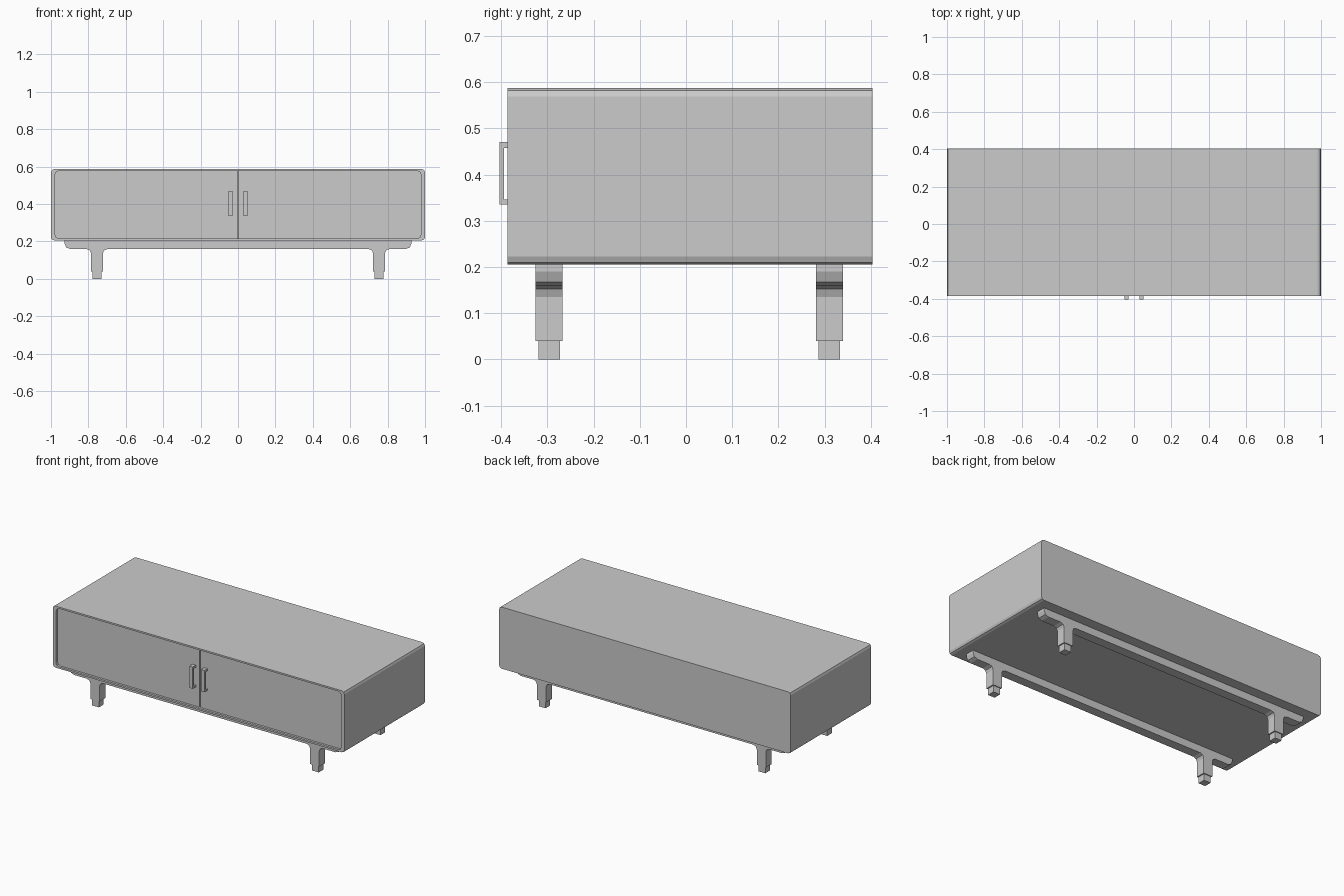
import bpy, bmesh
from math import sin, cos, pi

if "Cube" in bpy.data.objects:
    bpy.data.objects.remove(bpy.data.objects["Cube"])


def finish(name, bm):
    bmesh.ops.recalc_face_normals(bm, faces=bm.faces)
    mesh = bpy.data.meshes.new(name)
    bm.to_mesh(mesh)
    bm.free()
    obj = bpy.data.objects.new(name, mesh)
    bpy.context.collection.objects.link(obj)
    return obj


def arc(cx, cz, r, a0, a1, n=2):
    """Arc points in the xz plane, angles in degrees."""
    angles = [(a0 + (a1 - a0) * i / n) * pi / 180 for i in range(n + 1)]
    return [(cx + r * cos(a), cz + r * sin(a)) for a in angles]


def rounded_rect(x0, x1, z0, z1, r):
    return (arc(x1 - r, z1 - r, r, 0, 90) + arc(x0 + r, z1 - r, r, 90, 180)
            + arc(x0 + r, z0 + r, r, 180, 270) + arc(x1 - r, z0 + r, r, 270, 360))


def loft(name, rings):
    """Skin equal-length xz rings given as (points, y), capping both ends."""
    bm = bmesh.new()
    loops = [[bm.verts.new((x, y, z)) for x, z in pts] for pts, y in rings]
    for a, b in zip(loops, loops[1:]):
        for i in range(len(a)):
            j = (i + 1) % len(a)
            bm.faces.new((a[i], a[j], b[j], b[i]))
    bm.faces.new(loops[0])
    bm.faces.new(loops[-1])
    return finish(name, bm)


def box(name, x, y, z):
    pts = [(x[0], z[0]), (x[1], z[0]), (x[1], z[1]), (x[0], z[1])]
    return loft(name, [(pts, y[0]), (pts, y[1])])


FRONT, BACK = -0.386, 0.403
DOOR_Y = FRONT + 0.014

# Cabinet shell with a shallow front pocket
outer = rounded_rect(-1, 1, 0.205, 0.587, 0.018)
inner = rounded_rect(-0.978, 0.978, 0.216, 0.577, 0.02)
loft("cabinet_body", [(outer, BACK), (outer, FRONT), (inner, FRONT), (inner, DOOR_Y + 0.02)])

for side, s in (("left", -1), ("right", 1)):
    # Door, rounded on its outer corners
    door = ([(0.002, 0.216)] + arc(0.958, 0.236, 0.02, 270, 360)
            + arc(0.958, 0.557, 0.02, 0, 90) + [(0.002, 0.577)])
    door = [(s * x, z) for x, z in door]
    loft(side + "_door", [(door, DOOR_Y), (door, DOOR_Y + 0.02)])

    # Bracket handle: C-shaped profile in yz, extruded along x
    c = [(DOOR_Y, 0.335), (-0.403, 0.335), (-0.403, 0.47), (DOOR_Y, 0.47),
         (DOOR_Y, 0.457), (-0.394, 0.457), (-0.394, 0.346), (DOOR_Y, 0.346)]
    bm = bmesh.new()
    face = bm.faces.new([bm.verts.new((s * 0.04 - 0.0115, y, z)) for y, z in c])
    ext = bmesh.ops.extrude_face_region(bm, geom=[face])["geom"]
    bmesh.ops.translate(bm, vec=(0.023, 0, 0),
                        verts=[v for v in ext if isinstance(v, bmesh.types.BMVert)])
    finish(side + "_handle", bm)

# Rail and legs in one profile: right half, then mirrored
LEG, HW, F, RAIL = 0.754, 0.031, 0.024, 0.159
half = ([(LEG - HW - F, RAIL)]
        + arc(LEG - HW - F, RAIL - F, F, 90, 0)[1:]
        + [(LEG - HW, 0.04), (LEG + HW, 0.04)]
        + arc(LEG + HW + F, RAIL - F, F, 180, 90)
        + arc(0.928 - 0.031, RAIL + 0.031, 0.031, 270, 360)
        + [(0.928, 0.206)])
profile = half + [(-x, z) for x, z in reversed(half)]

for place, y in (("front", -0.296), ("back", 0.31)):
    loft(place + "_leg_rail", [(profile, y - 0.029), (profile, y + 0.029)])
    for side, s in (("left", -1), ("right", 1)):
        x = s * LEG
        box(f"{place}_{side}_foot", (x - 0.023, x + 0.023), (y - 0.023, y + 0.023), (0, 0.041))
